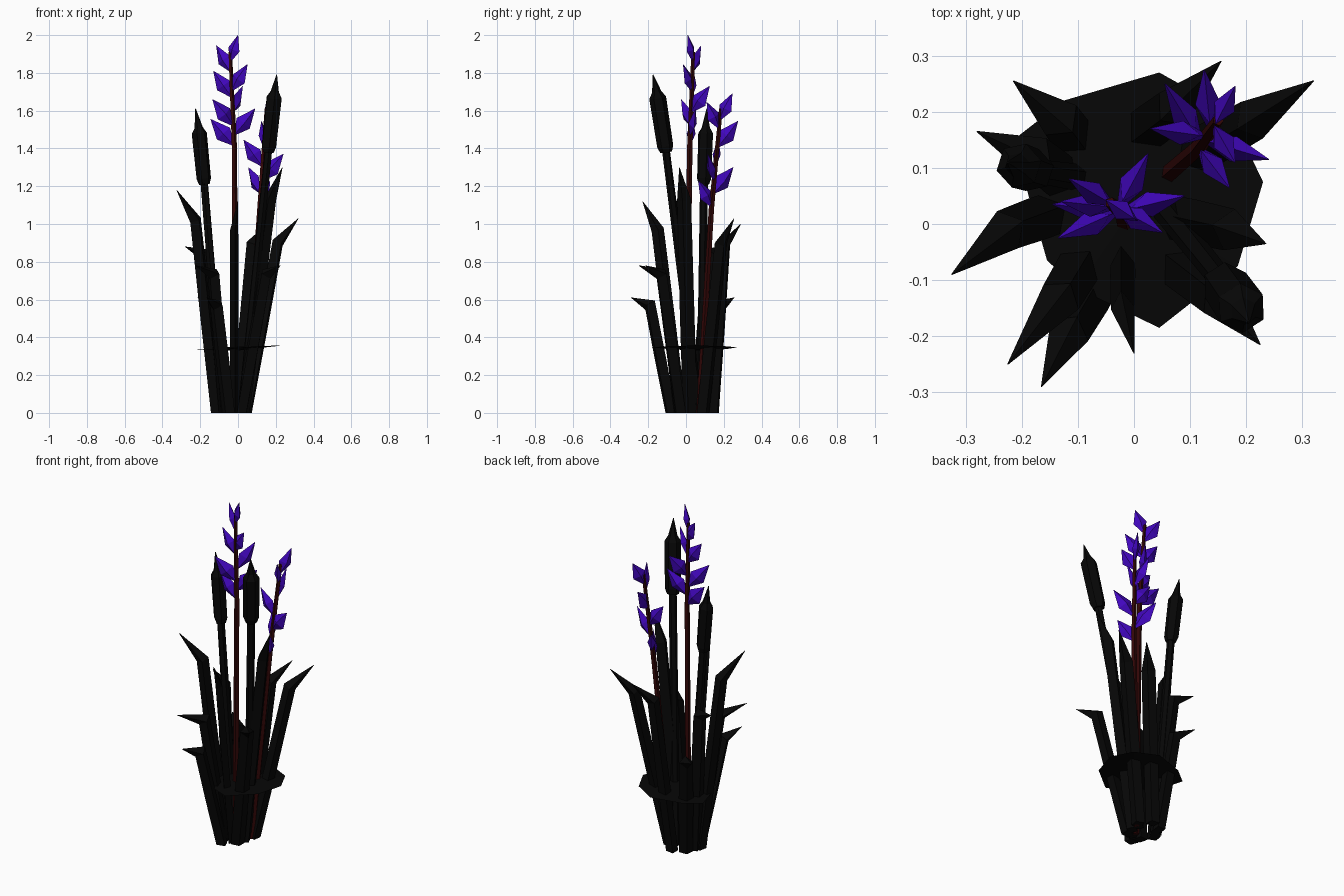
import bpy
import math
from mathutils import Vector

cube = bpy.data.objects.get("Cube")
if cube:
    bpy.data.objects.remove(cube, do_unlink=True)


def material(name, color):
    mat = bpy.data.materials.new(name)
    mat.use_nodes = True
    mat.diffuse_color = (*color, 1)
    mat.node_tree.nodes["Principled BSDF"].inputs["Base Color"].default_value = (*color, 1)
    return mat


leaf_mat = material("near black leaf", (.002, .002, .002))
stem_mat = material("dark red stem", (.032, .002, .002))
petal_mat = material("violet petal", (.054, .002, .52))


def add_mesh(name, verts, faces, mat):
    mesh = bpy.data.meshes.new(name)
    mesh.from_pydata([tuple(v) for v in verts], [], faces)
    mesh.materials.append(mat)
    obj = bpy.data.objects.new(name, mesh)
    bpy.context.collection.objects.link(obj)
    return obj


def loft(name, path, sizes, sides, mat):
    """Skin a tube along a path with mitred rings of given width and thickness."""
    path = [Vector(p) for p in path]
    outward = path[-1] - path[0]
    across = Vector((-outward.y, outward.x, 0))
    across = across.normalized() if across.length > .001 else Vector((1, 0, 0))
    steps = [(b - a).normalized() for a, b in zip(path, path[1:])]
    verts, faces = [], []
    for i, (point, (width, thick)) in enumerate(zip(path, sizes)):
        tangent = (steps[max(i - 1, 0)] + steps[min(i, len(steps) - 1)]) / 2
        if i == 0 and point.z == 0:
            tangent = Vector((0, 0, 1))
        depth = tangent.normalized().cross(across) / tangent.length
        for s in range(sides):
            a = math.tau * s / sides
            verts.append(point + across * math.cos(a) * width / 2 + depth * math.sin(a) * thick / 2)
    for i in range(len(path) - 1):
        for s in range(sides):
            n = (s + 1) % sides
            a, b = i * sides, (i + 1) * sides
            faces.append((a + s, a + n, b + n, b + s))
    faces.append(tuple(reversed(range(sides))))
    last = (len(path) - 1) * sides
    faces.append(tuple(range(last, last + sides)))
    return add_mesh(name, verts, faces, mat)


# Reed leaves: width, base, bend and tip, with a point folding out past the bend
wide, narrow = .08, .045
leaves = [
    (wide, (-.115, .03), (-.225, -.01, 1.02), (-.325, -.09, 1.18)),
    (wide, (-.07, -.03), (-.13, -.13, .735), (-.225, -.25, .78)),
    (wide, (-.05, -.08), (-.115, -.19, .57), (-.165, -.29, .61)),
    (narrow, (-.02, -.03), (-.02, -.15, .97), (0, -.23, 1.12)),
    (wide, (.02, -.03), (.15, -.13, .735), (.225, -.215, .78)),
    (wide, (.03, .02), (.17, -.01, 1.13), (.235, -.035, 1.3)),
    (wide, (.045, .09), (.21, .185, .9), (.32, .255, 1.03)),
    (wide, (-.01, .145), (.07, .205, .89), (.155, .29, 1)),
    (wide, (-.08, .115), (-.13, .185, .57), (-.215, .255, .61)),
    (wide, (-.1, .06), (-.175, .12, .84), (-.28, .165, .88)),
]
for width, base, bend, tip in leaves:
    foot = Vector((*base, 0))
    bend = Vector(bend)
    middle = foot.lerp(bend, .5)
    loft("reed_leaf", [foot, middle, bend, tip],
         [(width * .95, .065), (width, .068), (width * .95, .066), (.002, .002)], 4, leaf_mat)


# Bulrushes: thin stalk, six-sided head and pointed spike
def bulrush(base, head_low, head_high, tip, girth):
    low, high = Vector(head_low), Vector(head_high)
    loft("bulrush_stalk", [(*base, 0), low], [(.05, .05), (.042, .042)], 6, leaf_mat)
    rings = [low, low.lerp(high, .1), low.lerp(high, .9), high, tip]
    widths = [girth * .7, girth * .95, girth, girth * .55, .004]
    loft("bulrush_head", rings, [(w, w) for w in widths], 6, leaf_mat)


bulrush((.02, .07), (.16, -.105, 1.38), (.195, -.155, 1.7), (.205, -.175, 1.79), .09)
bulrush((-.08, .08), (-.178, .095, 1.21), (-.208, .105, 1.51), (-.225, .11, 1.61), .082)


# Flower spikes: thin stem with faceted petals pointing up and out
def flower(path, tips):
    path = [Vector(p) for p in path]
    loft("flower_stem", path, [(.034, .034), (.03, .03), (.02, .02)], 5, stem_mat)
    low, high = path[1], path[2]
    for tip in tips:
        tip = Vector(tip)
        start = low.lerp(high, (tip.z - .14 - low.z) / (high.z - low.z))
        length = (tip - start).length
        loft("petal", [start, start.lerp(tip, .45), tip],
             [(.006, .006), (length * .25, length * .5), (.002, .002)], 4, petal_mat)


flower([(-.015, 0, 0), (-.02, .02, 1.4), (-.042, .038, 1.91)],
       [(0, .01, 2), (-.115, .08, 1.945), (.05, -.015, 1.845), (-.13, .04, 1.81),
        (.025, .125, 1.73), (-.135, -.025, 1.66), (.09, .05, 1.61), (-.145, .035, 1.555)])
flower([(.04, .07, 0), (.115, .135, 1.08), (.15, .185, 1.61)],
       [(.18, .245, 1.69), (.18, .11, 1.645), (.125, .275, 1.545), (.03, .17, 1.445),
        (.24, .115, 1.37), (.055, .25, 1.3), (.17, .065, 1.23)])

# Flat collar of growth around the clump
outline = [(.045, .27), (.17, .2), (.23, .075), (.185, -.075), (.045, -.185),
           (-.1, -.115), (-.155, -.065), (-.185, .04), (-.215, .15), (-.125, .22)]
count = len(outline)
rim = [(x, y, .345 + .05 * x) for x, y in outline]
verts = rim + [(0, .03, .352), (0, .03, .33)]
faces = []
for i in range(count):
    n = (i + 1) % count
    faces += [(n, i, count + 1), (i, n, count)]
add_mesh("ground_collar", verts, faces, leaf_mat)
